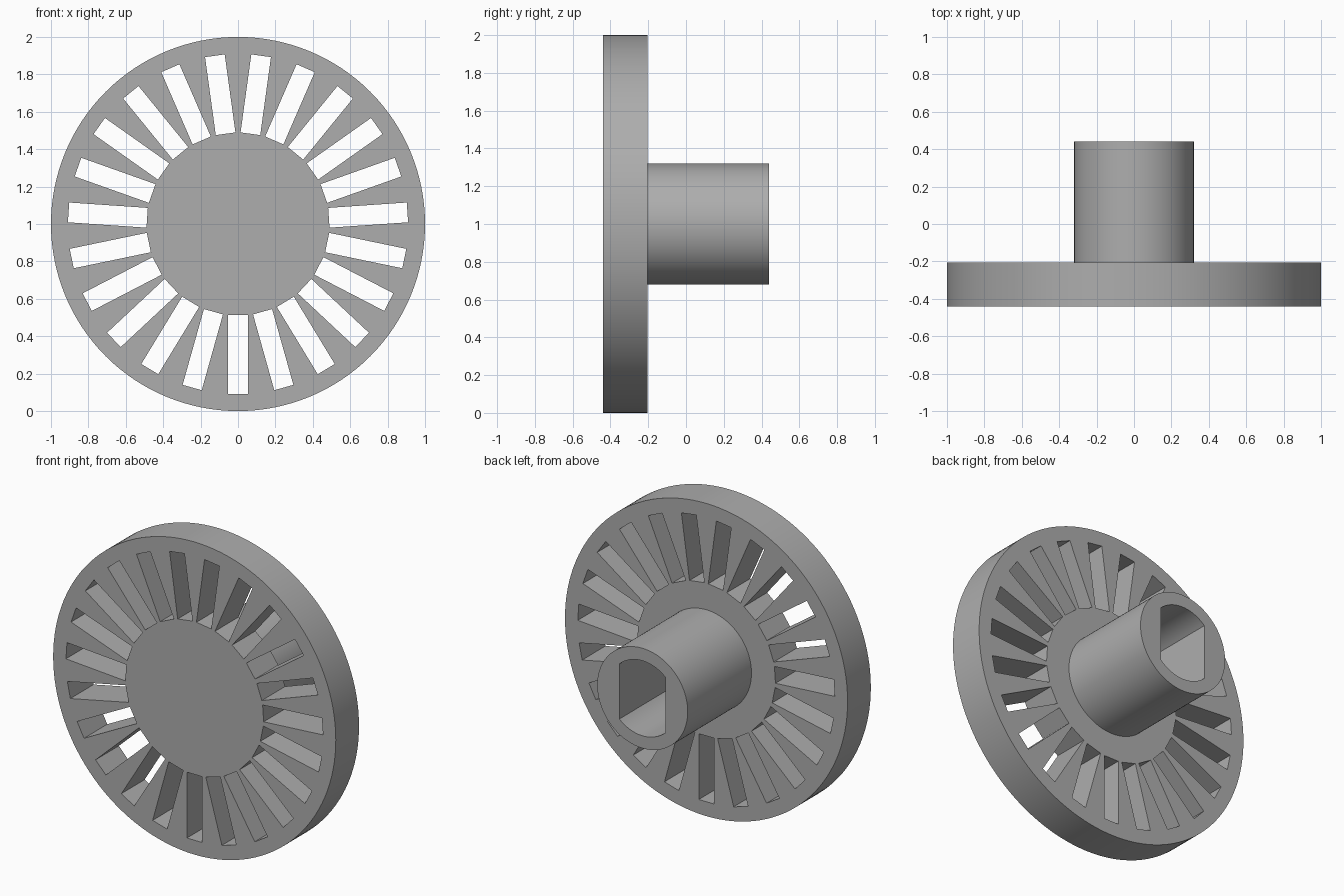
import bpy
import bmesh
from math import sin, cos, pi, acos, radians

default = bpy.data.objects.get("Cube")
if default:
    bpy.data.objects.remove(default, do_unlink=True)

GREY = (0.42, 0.42, 0.42, 1.0)
mat = bpy.data.materials.new("plain grey")
mat.use_nodes = True
mat.diffuse_color = GREY
mat.node_tree.nodes["Principled BSDF"].inputs["Base Color"].default_value = GREY


def arc(radius, start, end, steps):
    """Points along an arc, without the end point."""
    return [(radius * cos(start + (end - start) * i / steps),
             radius * sin(start + (end - start) * i / steps)) for i in range(steps)]


def plate(name, outlines, y_front, y_back):
    """Fill nested outlines (inner ones become holes) and extrude along y."""
    curve = bpy.data.curves.new(name + "_profile", "CURVE")
    curve.dimensions = "2D"
    curve.fill_mode = "BOTH"
    curve.extrude = (y_back - y_front) / 2
    for points in outlines:
        spline = curve.splines.new("POLY")
        spline.points.add(len(points) - 1)
        for point, (x, z) in zip(spline.points, points):
            point.co = (x, z, 0, 1)
        spline.use_cyclic_u = True
    helper = bpy.data.objects.new(name + "_profile", curve)
    bpy.context.collection.objects.link(helper)
    depsgraph = bpy.context.evaluated_depsgraph_get()
    mesh = bpy.data.meshes.new_from_object(helper.evaluated_get(depsgraph))
    bpy.data.objects.remove(helper, do_unlink=True)

    bm = bmesh.new()
    bm.from_mesh(mesh)
    bmesh.ops.remove_doubles(bm, verts=bm.verts, dist=0.0001)
    bmesh.ops.recalc_face_normals(bm, faces=bm.faces)
    bm.to_mesh(mesh)
    bm.free()

    mesh.name = name
    mesh.materials.clear()
    mesh.materials.append(mat)
    obj = bpy.data.objects.new(name, mesh)
    bpy.context.collection.objects.link(obj)
    obj.rotation_euler.x = pi / 2
    obj.location = (0, (y_front + y_back) / 2, 1)
    bpy.ops.object.select_all(action="DESELECT")
    obj.select_set(True)
    bpy.context.view_layer.objects.active = obj
    bpy.ops.object.shade_smooth_by_angle(angle=radians(30))
    return obj


# Slotted disc: a ring of radial slots, the first pointing straight down
SLOTS, HALF_WIDTH, INNER, OUTER = 23, 0.053, 0.487, 0.908
outlines = [arc(1.0, 0, 2 * pi, 128)]
for i in range(SLOTS):
    a = -pi / 2 + 2 * pi * i / SLOTS
    outlines.append([(r * cos(a) - t * sin(a), r * sin(a) + t * cos(a))
                     for r, t in ((INNER, -HALF_WIDTH), (OUTER, -HALF_WIDTH),
                                  (OUTER, HALF_WIDTH), (INNER, HALF_WIDTH))])
plate("slotted_disc", outlines, -0.44, -0.205)

# Hub: a tube whose bore has two upright flats
BORE, FLAT = 0.24, 0.163
corner = acos(FLAT / BORE)
bore = []
for start in (corner, pi + corner):
    end = start + pi - 2 * corner
    bore += arc(BORE, start, end, 24) + [(BORE * cos(end), BORE * sin(end))]
plate("hub", [arc(0.32, 0, 2 * pi, 96), bore], -0.205, 0.44)
